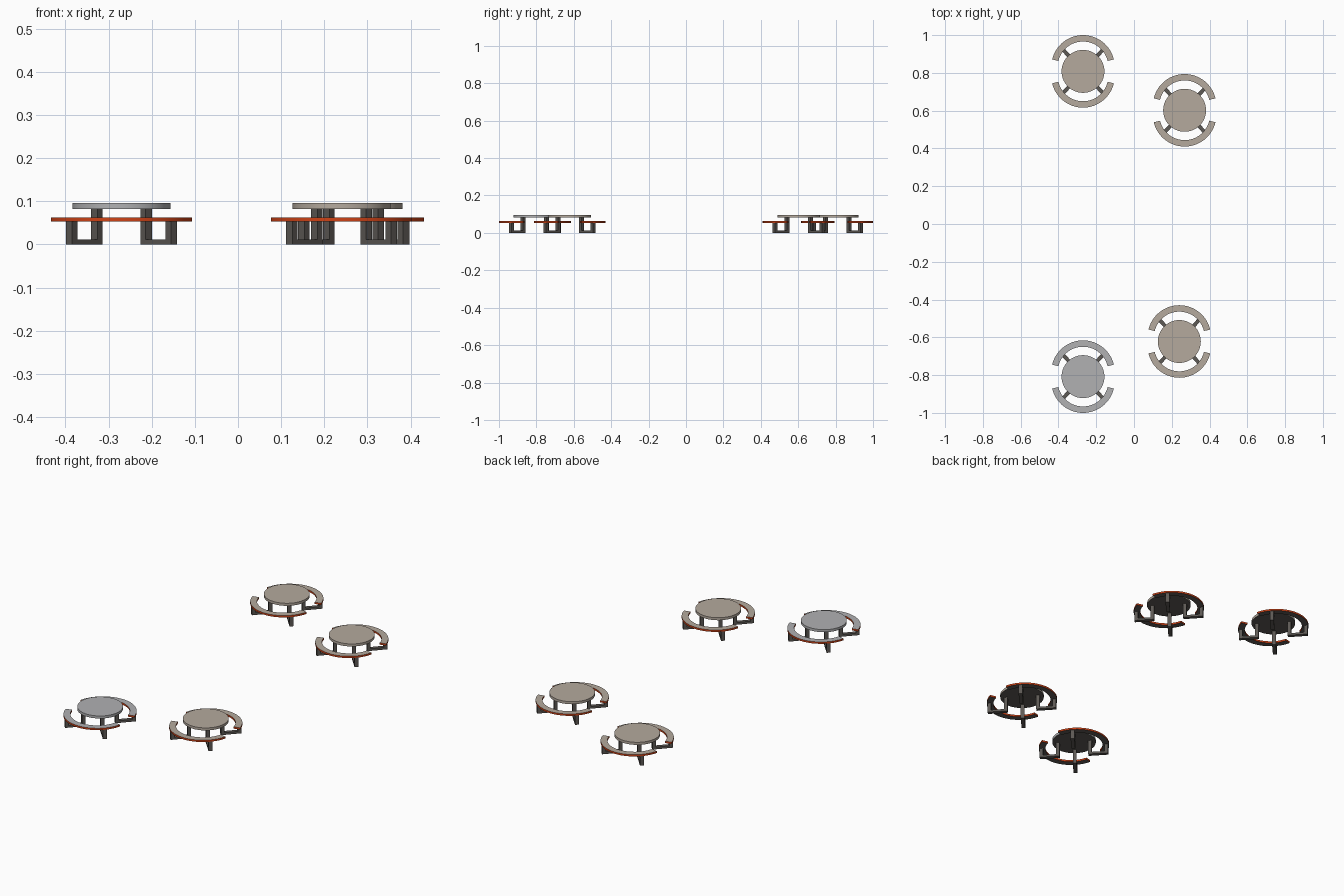
import bpy, bmesh
from math import cos, sin, pi, radians
from mathutils import Matrix, Vector

if "Cube" in bpy.data.objects:
    bpy.data.objects.remove(bpy.data.objects["Cube"])


def mat(name, rgb):
    m = bpy.data.materials.new(name)
    m.diffuse_color = (*rgb, 1)
    m.use_nodes = True
    m.node_tree.nodes["Principled BSDF"].inputs["Base Color"].default_value = m.diffuse_color
    return m


DARK = mat("dark_metal", (0.11, 0.10, 0.09))
ORANGE = mat("orange_edge", (0.62, 0.055, 0.008))
BEIGE = mat("beige_top", (0.46, 0.40, 0.34))
GREY = mat("grey_top", (0.44, 0.44, 0.45))


def prism(name, outline, z0, z1, mats):
    """Extrude a flat outline; mats = (top, side, bottom) materials."""
    bm = bmesh.new()
    face = bm.faces.new([bm.verts.new((x, y, z0)) for x, y in outline])
    ext = bmesh.ops.extrude_face_region(bm, geom=[face], use_keep_orig=True)
    vs = [g for g in ext["geom"] if isinstance(g, bmesh.types.BMVert)]
    bmesh.ops.translate(bm, verts=vs, vec=(0, 0, z1 - z0))
    bmesh.ops.recalc_face_normals(bm, faces=bm.faces)
    for f in bm.faces:
        f.material_index = 0 if f.normal.z > 0.5 else 2 if f.normal.z < -0.5 else 1
    return finish(name, bm, mats)


def finish(name, bm, mats):
    me = bpy.data.meshes.new(name)
    bm.to_mesh(me)
    bm.free()
    for m in mats:
        me.materials.append(m)
    ob = bpy.data.objects.new(name, me)
    bpy.context.collection.objects.link(ob)
    return ob


def smooth(ob):
    bpy.ops.object.select_all(action='DESELECT')
    ob.select_set(True)
    bpy.context.view_layer.objects.active = ob
    bpy.ops.object.shade_smooth_by_angle(angle=radians(30))


def arc(r, a0, a1, n, cy=0.0):
    return [(r * cos(a0 + (a1 - a0) * i / n), cy + r * sin(a0 + (a1 - a0) * i / n))
            for i in range(n + 1)]


def leg(name, angle):
    """U-shaped frame: tall inner post, foot bar, short outer post."""
    profile = [(0.076, 0), (0.180, 0), (0.180, 0.053), (0.162, 0.053),
               (0.162, 0.012), (0.094, 0.012), (0.094, 0.082), (0.076, 0.082)]
    bm = bmesh.new()
    w = 0.02
    face = bm.faces.new([bm.verts.new((r, -w / 2, z)) for r, z in profile])
    ext = bmesh.ops.extrude_face_region(bm, geom=[face], use_keep_orig=True)
    vs = [g for g in ext["geom"] if isinstance(g, bmesh.types.BMVert)]
    bmesh.ops.translate(bm, verts=vs, vec=(0, w, 0))
    bmesh.ops.recalc_face_normals(bm, faces=bm.faces)
    bm.transform(Matrix.Rotation(angle, 4, 'Z'))
    return finish(name, bm, [DARK])


def picnic_table(tag, x, y, top):
    parts = []
    # round table top
    disc = prism("table_top_" + tag, arc(0.1135, 0, 2 * pi, 64)[:-1],
                 0.082, 0.096, (top, top, DARK))
    smooth(disc)
    parts.append(disc)
    # two curved benches, each about its own offset centre
    e = radians(13.5)
    for side, s in (("back", 1), ("front", -1)):
        ring = arc(0.168, e, pi - e, 32, 0.024) + arc(0.134, pi - e, e, 32, 0.024)
        bench = prism(f"bench_{side}_{tag}", [(px, s * py) for px, py in ring],
                      0.053, 0.063, (top, ORANGE, DARK))
        smooth(bench)
        parts.append(bench)
    # four leg frames
    a = radians(47.5)
    for i, ang in enumerate((a, pi - a, pi + a, -a)):
        parts.append(leg(f"leg_frame_{tag}_{i + 1}", ang))
    for p in parts:
        p.location = Vector((x, y, 0))


picnic_table("back_left", -0.27, 0.808, BEIGE)
picnic_table("back_right", 0.268, 0.602, BEIGE)
picnic_table("front_right", 0.24, -0.622, BEIGE)
picnic_table("front_left", -0.27, -0.808, GREY)
